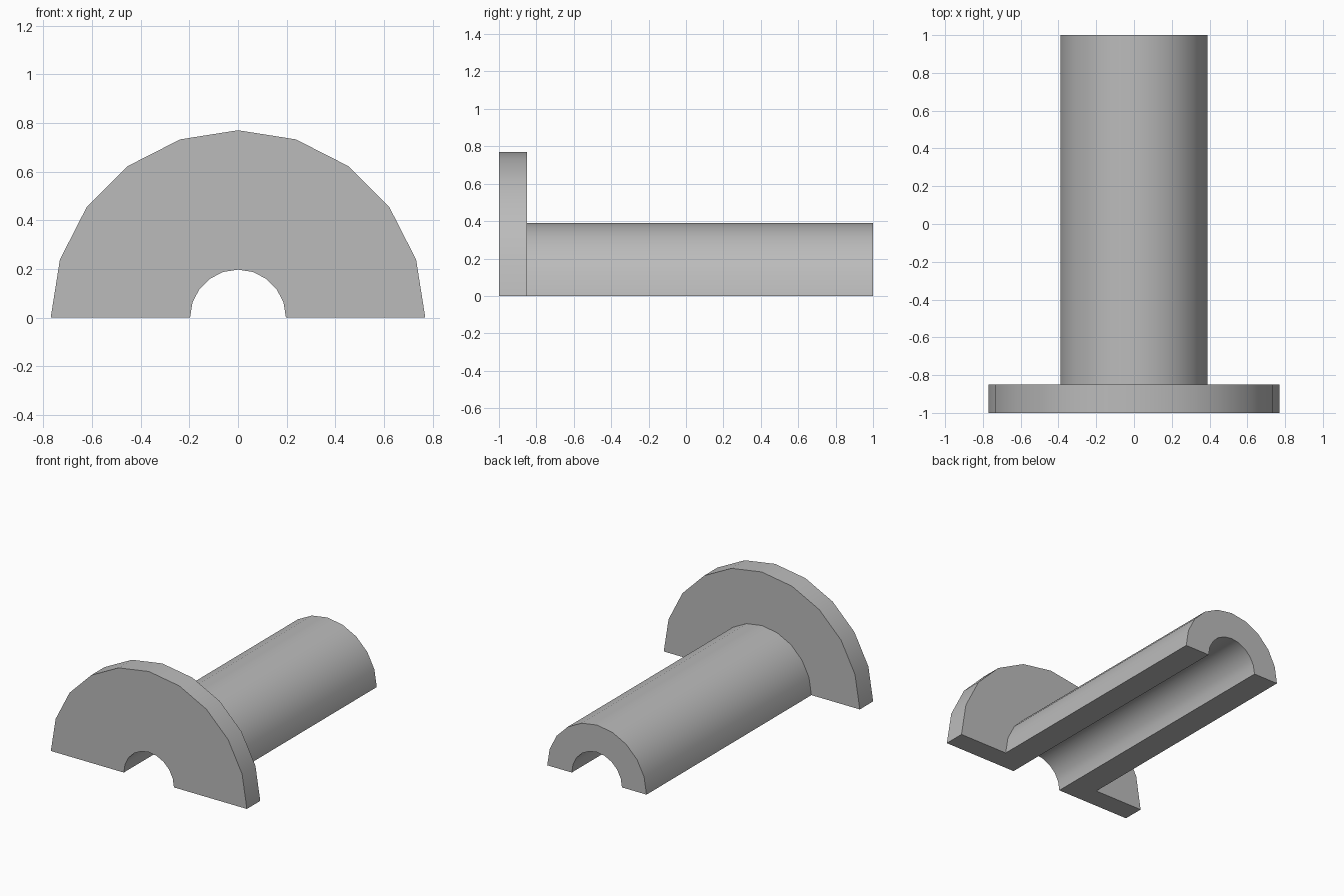
import bpy
import bmesh
from math import cos, sin, pi, radians

cube = bpy.data.objects.get("Cube")
if cube:
    bpy.data.objects.remove(cube, do_unlink=True)

SEGMENTS = 10
BORE, TUBE, FLANGE = 0.197, 0.39, 0.77
FRONT, SHOULDER, BACK = -1.0, -0.85, 1.0

# L-shaped wall section as (radius, y)
section = [(BORE, FRONT), (FLANGE, FRONT), (FLANGE, SHOULDER),
           (TUBE, SHOULDER), (TUBE, BACK), (BORE, BACK)]

# Sweep the section half a turn around the y axis
bm = bmesh.new()
rings = []
for i in range(SEGMENTS + 1):
    a = pi * i / SEGMENTS
    rings.append([bm.verts.new((r * cos(a), y, r * sin(a))) for r, y in section])
for ring, following in zip(rings, rings[1:]):
    for j in range(len(section)):
        k = (j + 1) % len(section)
        bm.faces.new((ring[j], ring[k], following[k], following[j]))

# Flat split faces underneath
bm.faces.new(rings[0])
bm.faces.new(rings[-1])
bmesh.ops.recalc_face_normals(bm, faces=bm.faces)

mesh = bpy.data.meshes.new("half_flanged_bushing")
bm.to_mesh(mesh)
bm.free()
bushing = bpy.data.objects.new("half_flanged_bushing", mesh)
bpy.context.collection.objects.link(bushing)

# Plain grey material
grey = bpy.data.materials.new("plain_grey")
grey.use_nodes = True
colour = (0.5, 0.5, 0.5, 1.0)
grey.diffuse_color = colour
grey.node_tree.nodes["Principled BSDF"].inputs["Base Color"].default_value = colour
mesh.materials.append(grey)

# Round walls smooth, corners sharp
bpy.ops.object.select_all(action="DESELECT")
bushing.select_set(True)
bpy.context.view_layer.objects.active = bushing
bpy.ops.object.shade_smooth_by_angle(angle=radians(30))
